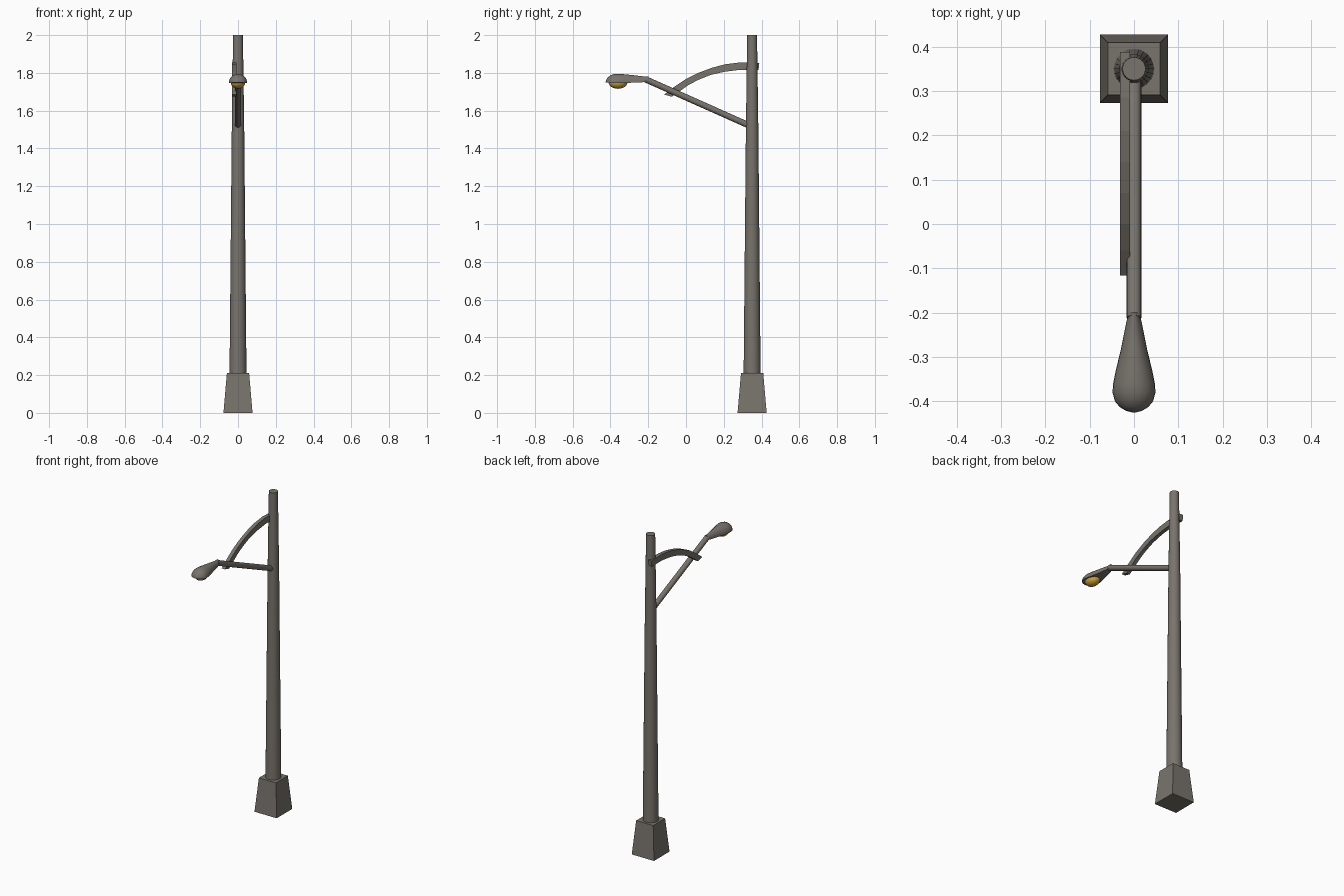
import bpy, bmesh, math
from mathutils import Vector

if "Cube" in bpy.data.objects:
    bpy.data.objects.remove(bpy.data.objects["Cube"])


def material(name, rgb):
    m = bpy.data.materials.new(name)
    m.diffuse_color = (*rgb, 1)
    m.use_nodes = True
    m.node_tree.nodes["Principled BSDF"].inputs["Base Color"].default_value = m.diffuse_color
    return m


METAL = material("warm grey metal", (0.19, 0.172, 0.15))
GLOW = material("amber lens", (0.65, 0.38, 0.05))


def loft(name, rings, mat, smooth=True):
    """Skin closed rings of points, cap both ends."""
    bm = bmesh.new()
    vs = [[bm.verts.new(p) for p in r] for r in rings]
    n = len(rings[0])
    for a, b in zip(vs, vs[1:]):
        for i in range(n):
            j = (i + 1) % n
            bm.faces.new((a[i], a[j], b[j], b[i]))
    bm.faces.new(vs[0][::-1])
    bm.faces.new(vs[-1])
    bmesh.ops.recalc_face_normals(bm, faces=bm.faces[:])
    me = bpy.data.meshes.new(name)
    bm.to_mesh(me)
    bm.free()
    me.materials.append(mat)
    ob = bpy.data.objects.new(name, me)
    bpy.context.collection.objects.link(ob)
    if smooth:
        bpy.ops.object.select_all(action='DESELECT')
        ob.select_set(True)
        bpy.context.view_layer.objects.active = ob
        bpy.ops.object.shade_smooth_by_angle(angle=math.radians(35))
    return ob


def circle(center, r, u, v, n):
    c = Vector(center)
    return [c + r * (math.cos(t) * u + math.sin(t) * v)
            for t in (2 * math.pi * i / n for i in range(n))]


X, Y, Z = Vector((1, 0, 0)), Vector((0, 1, 0)), Vector((0, 0, 1))
PY = 0.35  # pole position


# tapered square base
def square(h, z):
    return [(sx * h, PY + sy * h, z) for sx, sy in ((-1, -1), (1, -1), (1, 1), (-1, 1))]


loft("base", [square(0.077, 0), square(0.059, 0.21)], METAL, False)

# tapered pole
loft("pole", [circle((0, PY, z), r, X, Y, 24)
              for z, r in ((0.2, 0.045), (1.5, 0.033), (2.0, 0.026))], METAL)

# slanted lamp arm
a, b = Vector((0, 0.34, 1.519)), Vector((0, -0.212, 1.765))
side = X.cross((b - a).normalized())
loft("lamp_arm", [circle(p, 0.0165, X, side, 16) for p in (a, b)], METAL)

# flat curved brace on the left of the arm: (top y, top z, bottom y, bottom z)
brace = [(0.388, 1.852, 0.384, 1.815), (0.285, 1.855, 0.285, 1.816),
         (0.21, 1.846, 0.204, 1.806), (0.14, 1.828, 0.130, 1.789),
         (0.07, 1.802, 0.065, 1.763), (0.0, 1.768, 0.012, 1.735),
         (-0.06, 1.728, -0.032, 1.704), (-0.116, 1.685, -0.075, 1.674)]
X0, X1 = -0.032, -0.009
loft("curved_brace", [[(X0, ty, tz), (X1, ty, tz), (X1, by, bz), (X0, by, bz)]
                      for ty, tz, by, bz in brace], METAL, False)


# teardrop lamp head: (y, half width, bottom z, top z)
def dome_ring(y, w, zb, zt):
    return [(w * math.cos(math.pi * i / 12), y, zb + (zt - zb) * math.sin(math.pi * i / 12))
            for i in range(13)]


head = [(-0.198, 0.012, 1.757, 1.782), (-0.22, 0.017, 1.751, 1.781),
        (-0.28, 0.029, 1.748, 1.788), (-0.33, 0.041, 1.747, 1.793),
        (-0.36, 0.047, 1.747, 1.795), (-0.38, 0.0485, 1.747, 1.794),
        (-0.40, 0.043, 1.747, 1.787), (-0.413, 0.032, 1.748, 1.777),
        (-0.421, 0.019, 1.748, 1.766), (-0.425, 0.004, 1.749, 1.753)]
loft("lamp_head", [dome_ring(*s) for s in head], METAL)

# amber lens bulging below the head
lens = []
for k in range(7):
    t = math.radians(88) * k / 6
    r, z = math.cos(t), 1.75 - 0.034 * math.sin(t)
    lens.append([(0.038 * p.x, -0.36 + 0.05 * p.y, z)
                 for p in circle((0, 0, 0), r, X, Y, 20)])
loft("lamp_lens", lens, GLOW)
